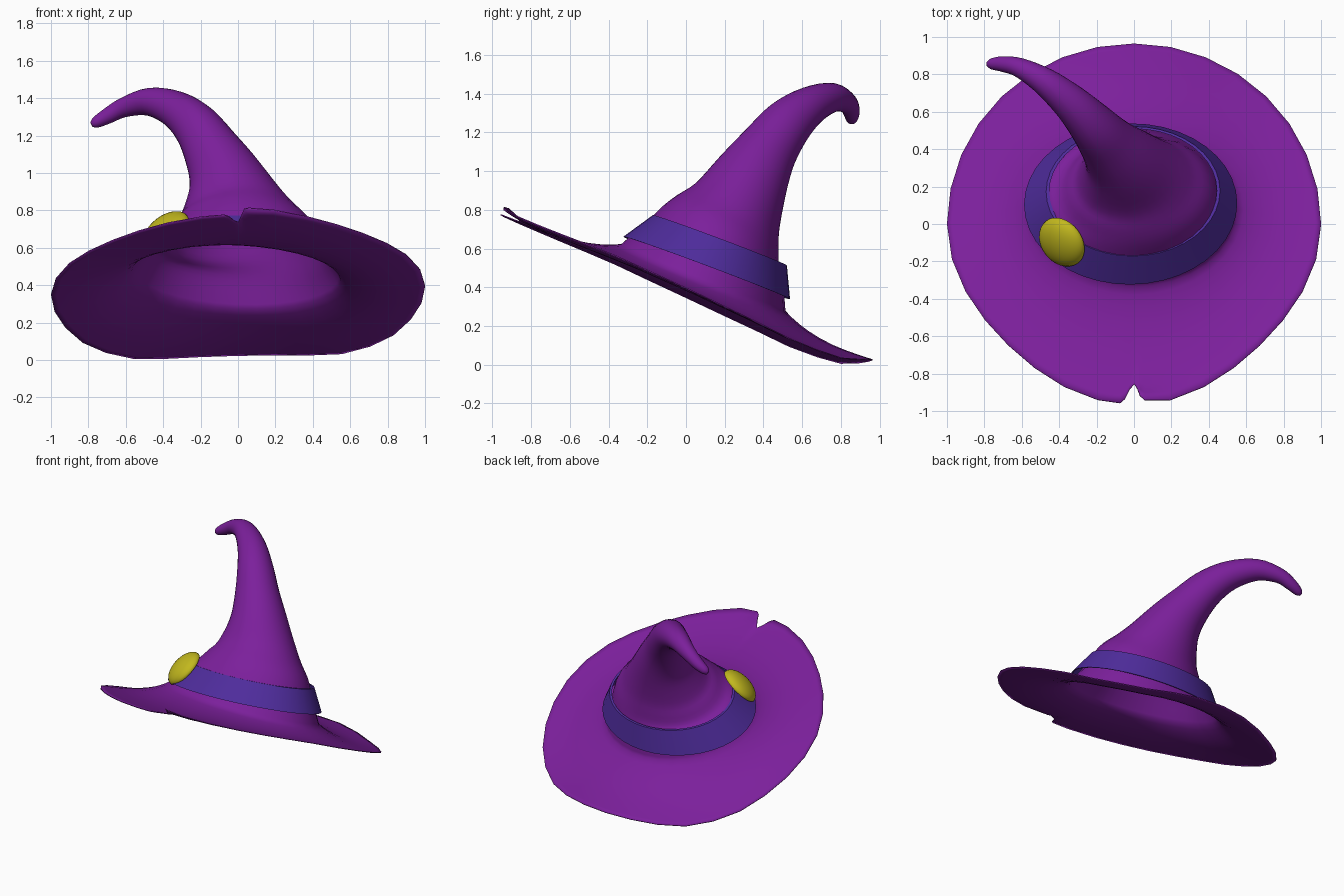
import bpy
import math
from mathutils import Vector

default = bpy.data.objects.get("Cube")
if default:
    bpy.data.objects.remove(default, do_unlink=True)


def make_material(name, colour):
    mat = bpy.data.materials.new(name)
    mat.use_nodes = True
    mat.diffuse_color = (*colour, 1)
    bsdf = next(n for n in mat.node_tree.nodes if n.type == "BSDF_PRINCIPLED")
    bsdf.inputs["Base Color"].default_value = (*colour, 1)
    return mat


def finish(obj, mat, angle):
    obj.data.materials.append(mat)
    bpy.ops.object.select_all(action="DESELECT")
    obj.select_set(True)
    bpy.context.view_layer.objects.active = obj
    bpy.ops.object.shade_smooth_by_angle(angle=math.radians(angle))


def loft(name, rings, closed=False, cap=False):
    """Skin a list of equal rings of points with quads."""
    count = len(rings[0])
    faces = []
    for i in range(len(rings) if closed else len(rings) - 1):
        low, high = i * count, (i + 1) % len(rings) * count
        for j in range(count):
            k = (j + 1) % count
            faces.append((low + j, low + k, high + k, high + j))
    if cap:
        faces.append([(len(rings) - 1) * count + j for j in range(count)])
    mesh = bpy.data.meshes.new(name)
    mesh.from_pydata([p for ring in rings for p in ring], [], faces)
    obj = bpy.data.objects.new(name, mesh)
    bpy.context.collection.objects.link(obj)
    return obj


def ellipse(centre, normal, rx, ry, angles):
    """Ellipse of points square to the normal, starting towards +x."""
    n = Vector(normal).normalized()
    u = Vector((1, 0, 0))
    u = (u - n * n.dot(u)).normalized()
    v = n.cross(u)
    c = Vector(centre)
    return [c + u * rx * math.cos(a) + v * ry * math.sin(a) for a in angles]


def spline(points, steps):
    """Catmull-Rom samples through points of any dimension."""
    ext = [points[0]] + points + [points[-1]]
    out = []
    for a, b, c, d in zip(ext, ext[1:], ext[2:], ext[3:]):
        for s in range(steps):
            t = s / steps
            out.append([q + t / 2 * (r - p + t * (2 * p - 5 * q + 4 * r - w
                        + t * (3 * (q - r) + w - p)))
                        for p, q, r, w in zip(a, b, c, d)])
    return out + [list(points[-1])]


def interpolate(table, x):
    for (x0, y0), (x1, y1) in zip(table, table[1:]):
        if x <= x1:
            break
    return y0 + (y1 - y0) * (x - x0) / (x1 - x0)


purple = make_material("purple felt", (0.2, 0.014, 0.33))
violet = make_material("violet band", (0.077, 0.025, 0.33))
gold = make_material("yellow buckle", (0.54, 0.48, 0.013))

# Angles measured from the front, with extra ones around the notch
SEGMENTS = 32
notch = [(-0.075, 0.995), (-0.05, 0.97), (-0.025, 0.915), (0, 0.885),
         (0.02, 0.91), (0.035, 0.95), (0.06, 0.975)]
offsets = sorted([d for d, r in notch]
                 + [math.tau * i / SEGMENTS - math.pi for i in range(SEGMENTS)
                    if i != SEGMENTS // 2])
angles = [d - math.pi / 2 for d in offsets]

# Brim edge: tilted disc, torn at the front with one side of the tear lifted
rim_height = [(-0.97, 0.785), (-0.4, 0.56), (0, 0.375), (0.4, 0.185),
              (0.6, 0.085), (0.83, 0.015), (0.97, 0.028)]
rim, tears = [], []
for d, a in zip(offsets, angles):
    size = 1 - 0.05 * math.sin(2 * a) ** 2 * (math.sin(a) < 0)
    x, y = size * math.cos(a), size * 0.965 * math.sin(a)
    rim.append(Vector((x, y, interpolate(rim_height, y) + 0.024 * x)))
    lift = 0.05 * min(d / 0.035, 1) * math.exp(-d / 0.3) if d > 0 else 0
    pull = dict(notch).get(d, 1) - 1
    tears.append((Vector((x * pull, y * pull, -0.4 * y * pull)),
                  Vector((0, 0, lift))))

# Bent cone stations: centre x, y, z, then the two radii
stations = [
    (-0.01, 0.09, 0.45, 0.565, 0.458),
    (-0.005, 0.13, 0.548, 0.502, 0.405),
    (0, 0.17, 0.645, 0.437, 0.35),
    (-0.01, 0.217, 0.733, 0.355, 0.298),
    (-0.025, 0.265, 0.822, 0.283, 0.246),
    (-0.067, 0.343, 0.975, 0.203, 0.197),
    (-0.14, 0.43, 1.12, 0.155, 0.155),
    (-0.225, 0.53, 1.25, 0.125, 0.13),
    (-0.335, 0.645, 1.34, 0.1, 0.1),
    (-0.475, 0.76, 1.38, 0.075, 0.075),
    (-0.61, 0.835, 1.35, 0.053, 0.053),
    (-0.7, 0.855, 1.303, 0.042, 0.042),
    (-0.76, 0.856, 1.27, 0.03, 0.03),
    (-0.783, 0.855, 1.258, 0.014, 0.014),
]
path = spline(stations, 4)
cone = []
for i, s in enumerate(path):
    before, after = path[max(i - 2, 0)], path[min(i + 2, len(path) - 1)]
    tangent = Vector(after[:3]) - Vector(before[:3])
    cone.append(ellipse(s[:3], tangent, s[3], s[4], angles))

# Brim rings run from the edge in to the foot of the cone
brim = []
for t in (1, 0.93, 0.85, 0.7, 0.55, 0.4, 0.27, 0.16, 0.07):
    sag = Vector((0, 0, 0.042 * math.sin(math.pi * t ** 0.8)))
    brim.append([foot.lerp(edge, t) + shift * t ** 4 + lift * t ** 8 - sag
                 for foot, edge, (shift, lift) in zip(cone[0], rim, tears)])

hat = loft("hat_body", brim + cone, cap=True)
shell = hat.modifiers.new("Thickness", "SOLIDIFY")
shell.thickness = 0.006
shell.offset = -1
finish(hat, purple, 60)

# Band: tapered tilted ring, thin enough to stay outside the cone
band_angles = [math.tau * i / 40 for i in range(40)]
tilt = (-0.02, 0.375, 1)
low, high = (-0.018, 0.107, 0.5), (-0.005, 0.175, 0.643)
band = loft("hat_band", [
    ellipse(low, tilt, 0.57, 0.46, band_angles),
    ellipse(high, tilt, 0.465, 0.37, band_angles),
    ellipse(high, tilt, 0.448, 0.357, band_angles),
    ellipse(low, tilt, 0.56, 0.45, band_angles),
], closed=True)
finish(band, violet, 35)

# Buckle: flattened ball lying on the band, its hidden back cut flat
bpy.ops.mesh.primitive_uv_sphere_add(segments=32, ring_count=16, radius=1,
                                     location=(-0.383, -0.095, 0.685))
buckle = bpy.context.object
buckle.name = "buckle"
for vert in buckle.data.vertices:
    vert.co.z = max(vert.co.z, -0.06)
buckle.scale = (0.142, 0.142, 0.07)
facing = Vector((-0.55, -0.42, 0.72))
buckle.rotation_euler = facing.to_track_quat("Z", "Y").to_euler()
finish(buckle, gold, 60)
